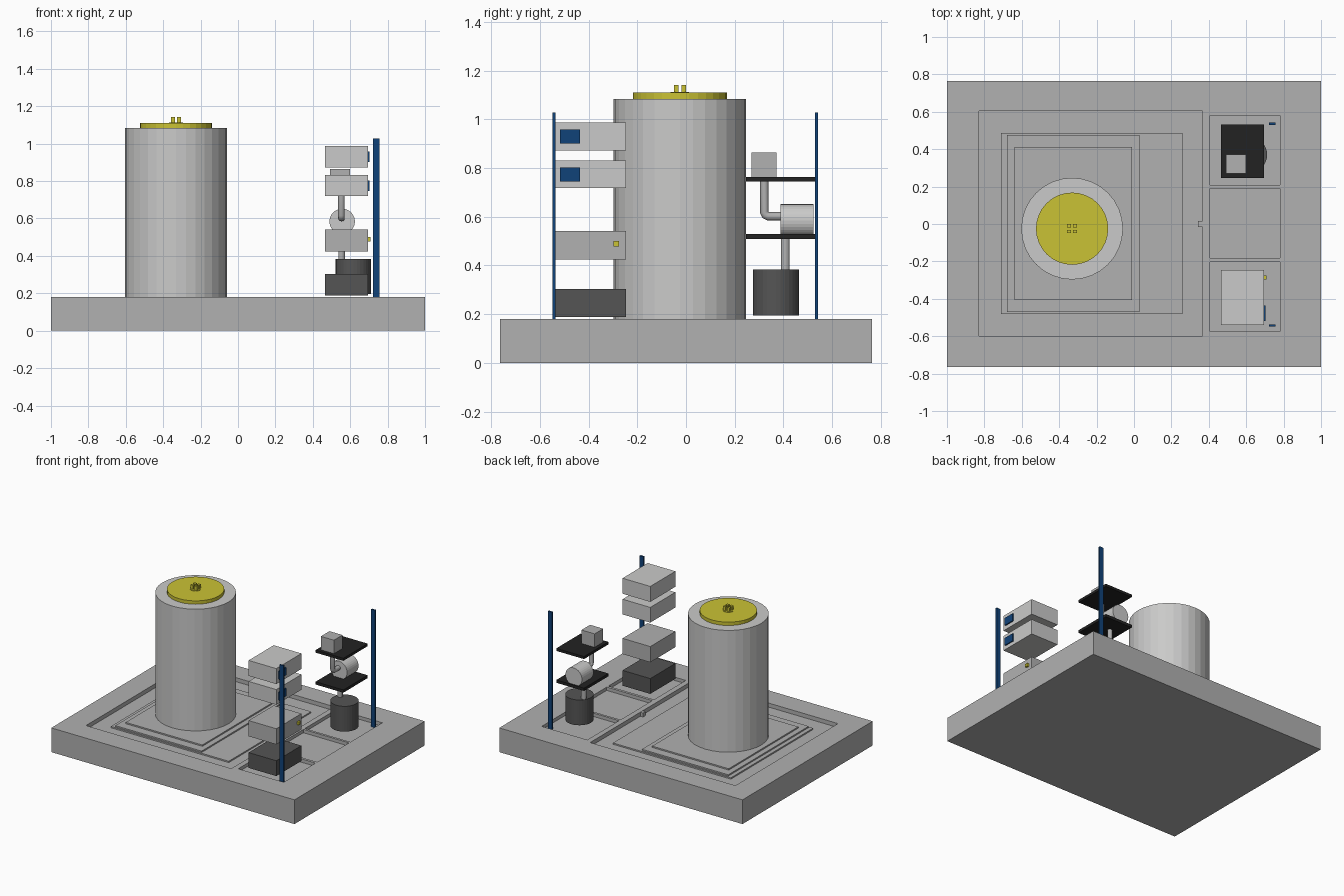
import bpy, bmesh, math
from mathutils import Matrix

if "Cube" in bpy.data.objects:
    bpy.data.objects.remove(bpy.data.objects["Cube"])


def material(name, rgb):
    m = bpy.data.materials.new(name)
    m.diffuse_color = (*rgb, 1)
    m.use_nodes = True
    m.node_tree.nodes["Principled BSDF"].inputs["Base Color"].default_value = m.diffuse_color
    return m


MID = material("mid grey", (0.44, 0.44, 0.44))
LIGHT = material("light grey", (0.59, 0.59, 0.585))
DARK = material("dark grey", (0.09, 0.09, 0.09))
BLACK = material("near black", (0.016, 0.016, 0.016))
YELLOW = material("yellow", (0.59, 0.54, 0.035))
BLUE = material("blue", (0.005, 0.054, 0.19))


def finish(name, bm, mat):
    me = bpy.data.meshes.new(name)
    bmesh.ops.recalc_face_normals(bm, faces=bm.faces)
    bm.to_mesh(me)
    bm.free()
    ob = bpy.data.objects.new(name, me)
    bpy.context.collection.objects.link(ob)
    me.materials.append(mat)
    return ob


def box(name, x, y, z, mat):
    """Box from (min, max) ranges."""
    bm = bmesh.new()
    bmesh.ops.create_cube(bm, size=1)
    for v in bm.verts:
        for i, r in enumerate((x, y, z)):
            v.co[i] = r[0] if v.co[i] < 0 else r[1]
    return finish(name, bm, mat)


def cyl(name, centre, radius, length, mat, sides=32, axis='Z'):
    bm = bmesh.new()
    m = Matrix.Translation(centre)
    if axis == 'Y':
        m = m @ Matrix.Rotation(math.pi / 2, 4, 'X')
    bmesh.ops.create_cone(bm, cap_ends=True, segments=sides, radius1=radius,
                          radius2=radius, depth=length, matrix=m)
    return finish(name, bm, mat)


# Base slab with sunken pockets
base = box("base", (-1, 1), (-0.765, 0.765), (0, 0.18), MID)
pockets = [((-0.83, 0.365), (-0.6, 0.605), 0.15)]
pockets += [((0.405, 0.78), (y, y + 0.373), 0.155) for y in (-0.576, -0.183, 0.208)]
for i, (px, py, floor) in enumerate(pockets):
    cutter = box(f"pocket_cutter_{i}", px, py, (floor, 0.3), MID)
    mod = base.modifiers.new("pocket", 'BOOLEAN')
    mod.operation, mod.solver, mod.object = 'DIFFERENCE', 'EXACT', cutter
    bpy.context.view_layer.objects.active = base
    bpy.ops.object.modifier_apply(modifier=mod.name)
    bpy.data.objects.remove(cutter)

# Stepped platforms in the large pocket, and the small tab on its edge
box("platform_lower", (-0.71, 0.26), (-0.48, 0.487), (0.149, 0.16), MID)
box("platform_middle", (-0.68, 0.03), (-0.47, 0.475), (0.159, 0.17), MID)
box("platform_upper", (-0.64, -0.01), (-0.405, 0.412), (0.169, 0.18), MID)
box("pocket_tab", (0.343, 0.366), (-0.015, 0.015), (0.149, 0.179), MID)

# Large tank with yellow lid and four-pronged connector
CX, CY = -0.331, -0.025
cyl("tank", (CX, CY, 0.632), 0.272, 0.906, LIGHT)
cyl("tank_lid", (CX, CY, 1.097), 0.193, 0.026, YELLOW)
cyl("connector_seat", (CX, CY, 1.111), 0.038, 0.004, YELLOW, 24)
for sx in (-1, 1):
    for sy in (-1, 1):
        x, y = CX + sx * 0.016, CY + sy * 0.015
        box("connector_prong", (x - 0.0105, x + 0.0105), (y - 0.009, y + 0.009),
            (1.108, 1.142), YELLOW)

# Blue upright rails
for name, y in (("front_rail", -0.548), ("back_rail", 0.53)):
    box(name, (0.723, 0.757), (y, y + 0.012), (0.155, 1.028), BLUE)

# Front stack of instrument boxes
SX = (0.466, 0.694)
for name, z, mat in (("top_unit", (0.873, 0.988), LIGHT),
                     ("second_unit", (0.719, 0.832), LIGHT),
                     ("third_unit", (0.424, 0.541), MID),
                     ("bottom_unit", (0.189, 0.303), DARK)):
    box(name, SX, (-0.541, -0.246), z, mat)
for z in (0.902, 0.746):
    box("screen", (0.693, 0.7025), (-0.518, -0.436), (z, z + 0.057), BLUE)
box("button", (0.693, 0.708), (-0.297, -0.276), (0.478, 0.5), YELLOW)

# Back stack: shelves, control box, pump, canister and pipes
for name, z in (("upper_shelf", (0.745, 0.764)), ("lower_shelf", (0.508, 0.529))):
    box(name, SX, (0.246, 0.532), z, BLACK)
box("control_box", (0.492, 0.6), (0.27, 0.371), (0.764, 0.864), MID)
cyl("pump", (0.557, 0.456, 0.584), 0.068, 0.134, LIGHT, 32, 'Y')
cyl("canister", (0.617, 0.37, 0.289), 0.095, 0.188, DARK)
cyl("canister_pipe", (0.554, 0.408, 0.445), 0.018, 0.13, MID, 20)

# Elbow pipe between the upper shelf and the pump
curve = bpy.data.curves.new("elbow_pipe", 'CURVE')
curve.dimensions = '3D'
curve.bevel_depth, curve.bevel_resolution = 0.0175, 4
path = [(0.322, 0.75), (0.322, 0.618), (0.327, 0.607), (0.338, 0.602), (0.395, 0.602)]
spline = curve.splines.new('POLY')
spline.points.add(len(path) - 1)
for p, (y, z) in zip(spline.points, path):
    p.co = (0.553, y, z, 1)
curve.materials.append(MID)
bpy.context.collection.objects.link(bpy.data.objects.new("elbow_pipe", curve))
